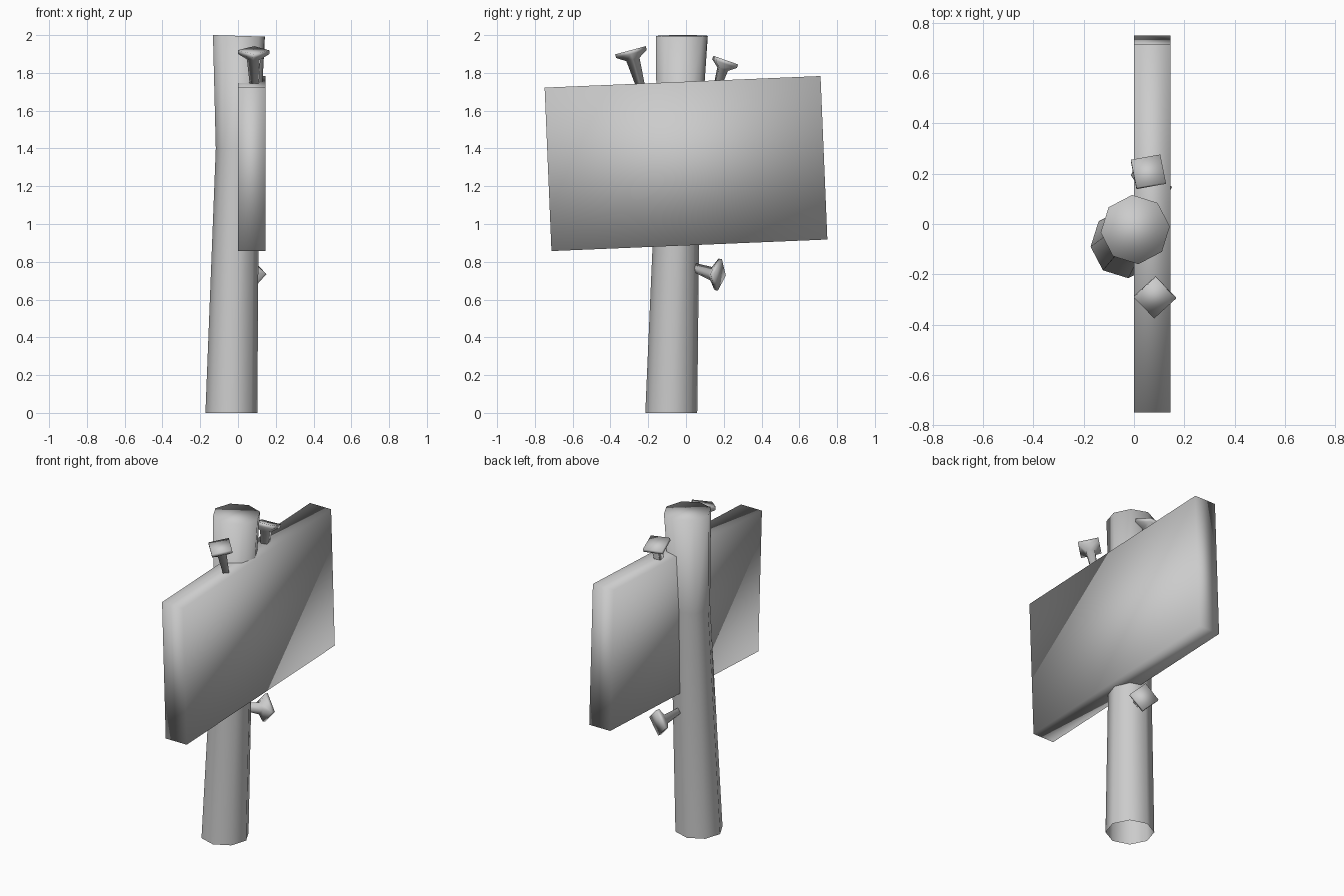
import bpy, bmesh, math
from mathutils import Vector, Matrix

if "Cube" in bpy.data.objects:
    bpy.data.objects.remove(bpy.data.objects["Cube"], do_unlink=True)

GREY = (0.6, 0.6, 0.6, 1.0)
grey = bpy.data.materials.new("plain_grey")
grey.use_nodes = True
grey.diffuse_color = GREY
grey.node_tree.nodes["Principled BSDF"].inputs["Base Color"].default_value = GREY


def finish(name, bm):
    bmesh.ops.recalc_face_normals(bm, faces=bm.faces)
    for f in bm.faces:
        f.smooth = True
    mesh = bpy.data.meshes.new(name)
    bm.to_mesh(mesh)
    bm.free()
    mesh.materials.append(grey)
    obj = bpy.data.objects.new(name, mesh)
    bpy.context.collection.objects.link(obj)
    return obj


def loft(name, rings, cap_start=True):
    """Skin a list of equal-sized point rings and cap the ends."""
    bm = bmesh.new()
    loops = [[bm.verts.new(p) for p in ring] for ring in rings]
    n = len(loops[0])
    for a, b in zip(loops, loops[1:]):
        for i in range(n):
            j = (i + 1) % n
            bm.faces.new((a[i], a[j], b[j], b[i]))
    bm.faces.new(loops[-1])
    if cap_start:
        bm.faces.new(loops[0])
    return finish(name, bm)


def ring(center, u, v, radius, sides, turn=0.0):
    c = Vector(center)
    angles = [turn + math.tau * i / sides for i in range(sides)]
    return [c + (u * math.cos(a) + v * math.sin(a)) * radius for a in angles]


# Post: slightly bent octagonal trunk, open underneath
X, Y = Vector((1, 0, 0)), Vector((0, 1, 0))
tilted_x = Vector((1, 0, -0.03))
loft("post", [
    ring((-0.035, -0.078, 0), X, Y, 0.138, 8, 0.09),
    ring((-0.003, -0.04, 1.4), X, Y, 0.115, 8, 0.09),
    ring((0.005, -0.022, 1.996), tilted_x, Y, 0.138, 8, 0.09),
], cap_start=False)

# Sign board: softly shaded slab with a small tilt
bm = bmesh.new()
bmesh.ops.create_cube(bm, size=1, matrix=(
    Matrix.Translation((0.072, 0, 1.32))
    @ Matrix.Rotation(math.radians(2.4), 4, "X")
    @ Matrix.Diagonal((0.145, 1.462, 0.866, 1))))
finish("sign_board", bm)


# Nails: tapered square shank flaring into a thin square head
def nail(name, base, head, normal, corner, size):
    base, head, n = Vector(base), Vector(head), Vector(normal).normalized()
    u = Vector(corner)
    u = (u - n * u.dot(n)).normalized()
    v = n.cross(u)
    loft(name, [
        ring(base, u, v, 0.022, 4),
        ring(head - n * 0.042, u, v, 0.036, 4),
        ring(head - n * 0.012, u, v, size, 4),
        ring(head + n * 0.008, u, v, size, 4),
    ])


nail("top_front_nail", (0.087, -0.235, 1.71), (0.083, -0.292, 1.912),
     (0, -0.26, 0.97), (0.03, 1, 0.25), 0.084)
nail("top_back_nail", (0.07, 0.16, 1.71), (0.057, 0.208, 1.86),
     (0, 0.33, 0.94), (0.045, 0.07, 0), 0.084)
nail("lower_nail", (0.01, 0.03, 0.775), (0.07, 0.172, 0.732),
     (0.38, 0.92, -0.115), (0, 0.01, 0.08), 0.084)
